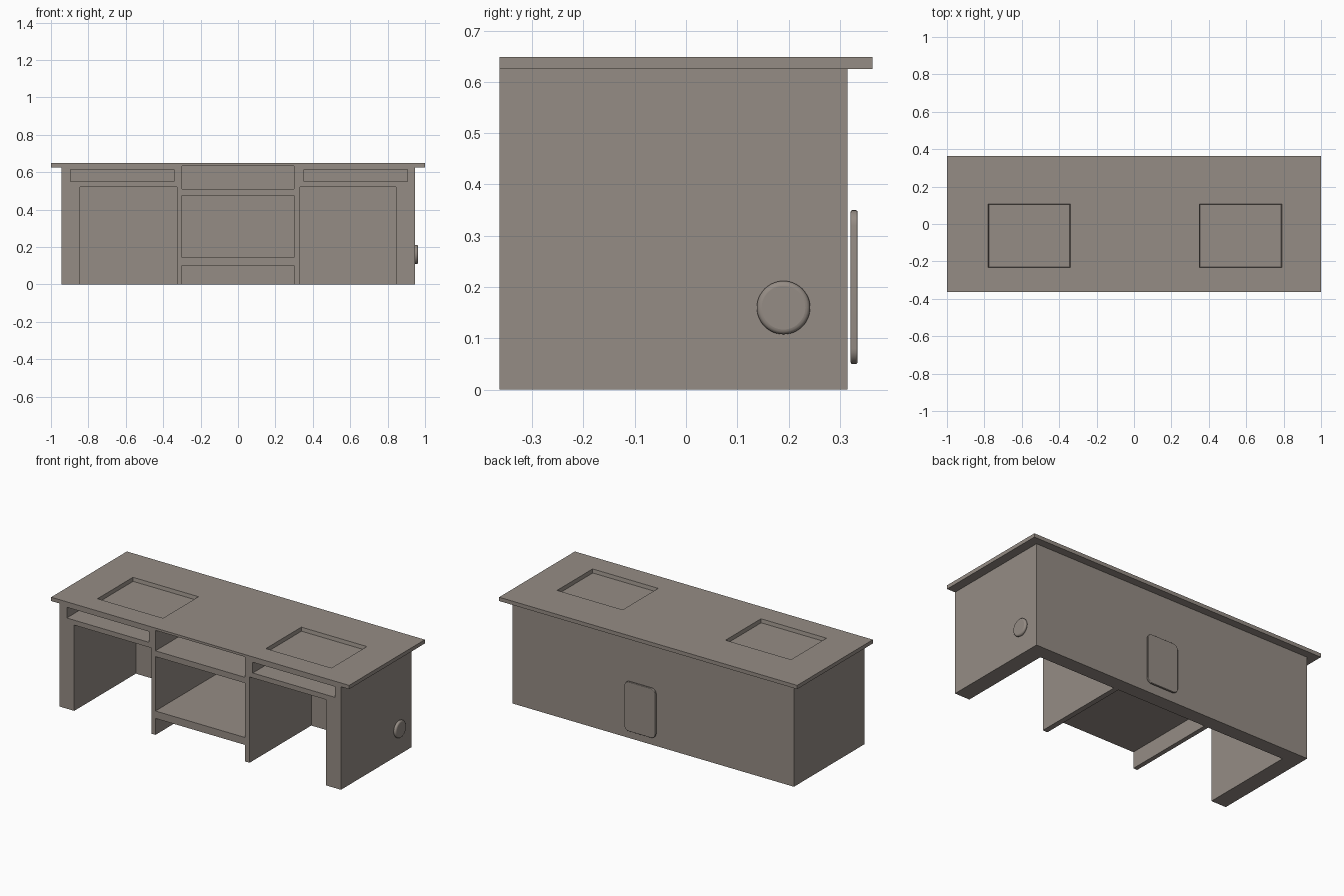
import bpy, bmesh, math
from mathutils import Matrix, Vector

if "Cube" in bpy.data.objects:
    bpy.data.objects.remove(bpy.data.objects["Cube"])

mat = bpy.data.materials.new("warm grey")
mat.diffuse_color = (0.30, 0.262, 0.232, 1)
mat.use_nodes = True
mat.node_tree.nodes["Principled BSDF"].inputs["Base Color"].default_value = mat.diffuse_color


def finish(name, bm):
    mesh = bpy.data.meshes.new(name)
    bm.to_mesh(mesh)
    bm.free()
    mesh.materials.append(mat)
    ob = bpy.data.objects.new(name, mesh)
    bpy.context.collection.objects.link(ob)
    return ob


def box(name, x0, x1, y0, y1, z0, z1):
    bm = bmesh.new()
    bmesh.ops.create_cube(bm, size=1)
    for v in bm.verts:
        v.co = Vector(((x0 + x1) / 2 + v.co.x * (x1 - x0),
                       (y0 + y1) / 2 + v.co.y * (y1 - y0),
                       (z0 + z1) / 2 + v.co.z * (z1 - z0)))
    return finish(name, bm)


def boolean(ob, tool, operation):
    # apply the boolean at once and drop the tool object
    mod = ob.modifiers.new("bool", 'BOOLEAN')
    mod.operation, mod.solver, mod.object = operation, 'EXACT', tool
    dg = bpy.context.evaluated_depsgraph_get()
    mesh = bpy.data.meshes.new_from_object(ob.evaluated_get(dg))
    ob.modifiers.clear()
    ob.data = mesh
    bpy.data.objects.remove(tool)


def soften(ob, width, segments):
    mod = ob.modifiers.new("bevel", 'BEVEL')
    mod.width, mod.segments = width, segments
    mod.limit_method, mod.angle_limit = 'ANGLE', math.radians(50)
    bpy.context.view_layer.objects.active = ob
    ob.select_set(True)
    bpy.ops.object.shade_smooth_by_angle(angle=math.radians(40))
    ob.select_set(False)


# desk body with overhanging top
desk = box("desk", -0.945, 0.945, -0.363, 0.315, 0, 0.625)
boolean(desk, box("top", -1, 1, -0.363, 0.363, 0.625, 0.648), 'UNION')

# front openings: knee spaces, side drawer slots, centre shelves
openings = [(-0.845, -0.327, -0.1, 0.52), (0.332, 0.845, -0.1, 0.52),
            (-0.895, -0.342, 0.55, 0.615), (0.353, 0.905, 0.55, 0.615),
            (-0.30, 0.30, 0.51, 0.634), (-0.30, 0.30, 0.145, 0.475),
            (-0.30, 0.30, -0.1, 0.10)]
for x0, x1, z0, z1 in openings:
    boolean(desk, box("opening", x0, x1, -0.5, 0.228, z0, z1), 'DIFFERENCE')

# shallow recesses in the top, with slightly sloping walls
for x0, x1 in ((-0.784, -0.336), (0.346, 0.794)):
    cut = box("recess", x0, x1, -0.237, 0.111, 0.626, 0.67)
    cx, cy = (x0 + x1) / 2, -0.063
    for v in cut.data.vertices:
        if v.co.z < 0.65:
            v.co.x -= math.copysign(0.008, v.co.x - cx)
            v.co.y -= math.copysign(0.008, v.co.y - cy)
    boolean(desk, cut, 'DIFFERENCE')

# rounded plate behind the back panel
bm = bmesh.new()
r, ring = 0.03, []
for sx, sz, a0 in ((1, 1, 0), (-1, 1, 90), (-1, -1, 180), (1, -1, 270)):
    for i in range(7):
        a = math.radians(a0 + i * 15)
        ring.append(bm.verts.new((0.077 + sx * (0.104 - r) + r * math.cos(a), 0.321,
                                  0.20 + sz * (0.15 - r) + r * math.sin(a))))
face = bm.faces.new(ring)
ext = bmesh.ops.extrude_face_region(bm, geom=[face])
bmesh.ops.translate(bm, vec=(0, 0.013, 0),
                    verts=[g for g in ext['geom'] if isinstance(g, bmesh.types.BMVert)])
bmesh.ops.recalc_face_normals(bm, faces=bm.faces)
soften(finish("back_plate", bm), 0.003, 3)

# round button on the right side
bm = bmesh.new()
bmesh.ops.create_cone(bm, cap_ends=True, segments=48, radius1=0.052, radius2=0.052, depth=0.02,
                      matrix=Matrix.Translation((0.953, 0.19, 0.16)) @ Matrix.Rotation(math.pi / 2, 4, 'Y'))
soften(finish("side_button", bm), 0.0095, 4)
